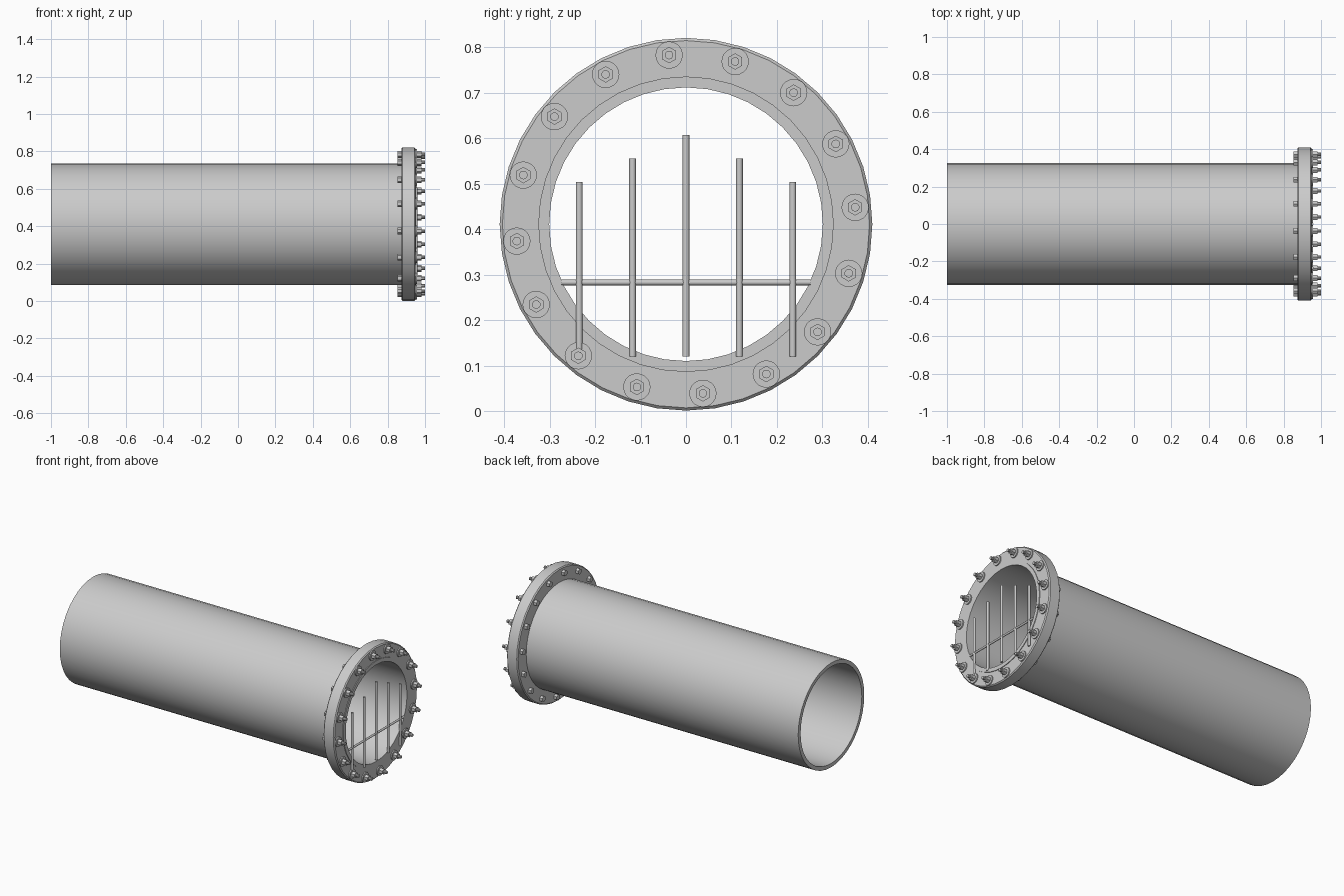
import bpy, math
from mathutils import Matrix, Vector

if "Cube" in bpy.data.objects:
    bpy.data.objects.remove(bpy.data.objects["Cube"])

CZ = 0.411                      # height of the pipe axis
R_FLANGE, R_PIPE, R_BORE = 0.41, 0.325, 0.301


def make_object(name, verts, faces):
    mesh = bpy.data.meshes.new(name)
    mesh.from_pydata(verts, [], faces)
    ob = bpy.data.objects.new(name, mesh)
    bpy.context.collection.objects.link(ob)
    return ob


def smooth(ob):
    bpy.ops.object.select_all(action='DESELECT')
    ob.select_set(True)
    bpy.context.view_layer.objects.active = ob
    bpy.ops.object.shade_smooth_by_angle(angle=math.radians(35))


def ring(name, profile, sides=40):
    """Revolve a closed (x, radius) profile about the pipe axis."""
    n = len(profile)
    verts, faces = [], []
    for i in range(sides):
        a = 2 * math.pi * i / sides
        verts += [(x, r * math.sin(a), CZ + r * math.cos(a)) for x, r in profile]
    for i in range(sides):
        j = (i + 1) % sides
        for k in range(n):
            m = (k + 1) % n
            faces.append((i * n + k, i * n + m, j * n + m, j * n + k))
    ob = make_object(name, verts, faces)
    smooth(ob)
    return ob


def rod(name, a, b, radius, sides=12):
    """Capped cylinder running from point a to point b."""
    a, b = Vector(a), Vector(b)
    bpy.ops.mesh.primitive_cylinder_add(vertices=sides, radius=radius, depth=(b - a).length)
    ob = bpy.context.object
    ob.name = name
    ob.matrix_world = Matrix.Translation((a + b) / 2) @ (b - a).to_track_quat('Z', 'Y').to_matrix().to_4x4()
    if sides > 6:
        smooth(ob)
    return ob


# Hollow pipe
ring("pipe", [(-1, R_BORE), (-1, R_PIPE), (0.953, R_PIPE), (0.953, R_BORE)])

# Flange with softened outer edges
c = 0.006
ring("flange", [(0.873, R_PIPE - 0.005), (0.873, R_FLANGE - c), (0.873 + c, R_FLANGE),
                (0.949 - c, R_FLANGE), (0.949, R_FLANGE - c), (0.949, R_PIPE - 0.005)])

# Bolts: rear head, washer, nut and stud tip
for i in range(16):
    a = math.radians(5.7 + 22.5 * i)
    y, z = 0.374 * math.cos(a), CZ + 0.374 * math.sin(a)
    for part, x0, x1, r, sides in (("bolt_head", 0.854, 0.875, 0.018, 6),
                                   ("washer", 0.947, 0.956, 0.03, 20),
                                   ("nut", 0.955, 0.980, 0.018, 6),
                                   ("stud", 0.950, 1.0, 0.0095, 10)):
        rod(f"{part}_{i + 1}", (x0, y, z), (x1, y, z), r, sides)

# Grate: upright bars and one cross bar
for i, top in enumerate((0.504, 0.556, 0.607, 0.556, 0.504)):
    y = (i - 2) * 0.1175
    rod(f"grate_bar_{i + 1}", (0.952, y, 0.12), (0.952, y, top), 0.0075)
rod("grate_cross_bar", (0.95, -0.274, 0.283), (0.95, 0.274, 0.283), 0.0065)
